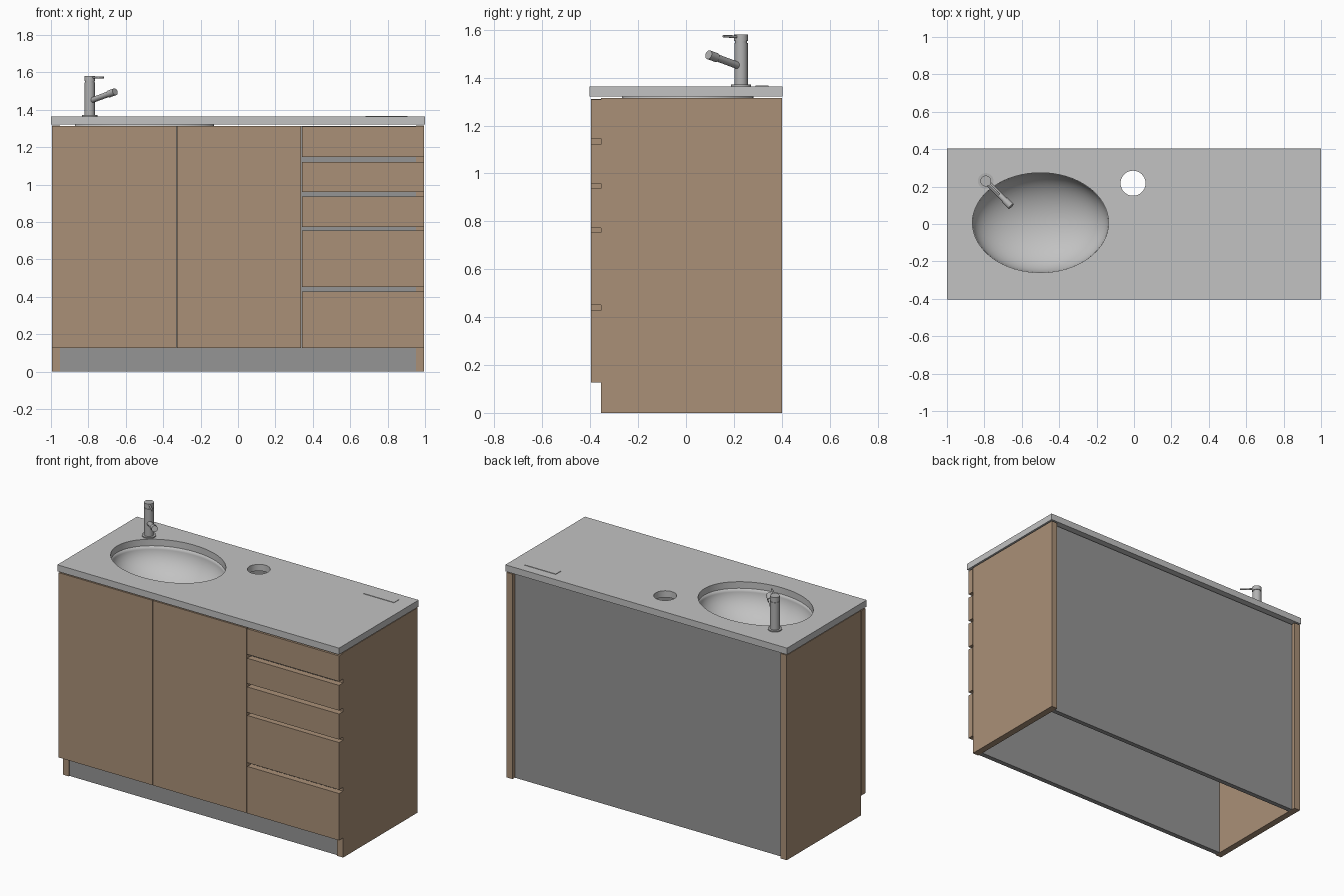
import bpy, bmesh, math
from mathutils import Vector

if "Cube" in bpy.data.objects:
    bpy.data.objects.remove(bpy.data.objects["Cube"])


def material(name, rgb):
    m = bpy.data.materials.new(name)
    m.diffuse_color = (*rgb, 1)
    m.use_nodes = True
    m.node_tree.nodes["Principled BSDF"].inputs["Base Color"].default_value = m.diffuse_color
    return m


WOOD = material("warm_wood", (0.40, 0.28, 0.185))
GREY = material("carcass_grey", (0.30, 0.30, 0.30))
STONE = material("counter_grey", (0.54, 0.54, 0.54))
METAL = material("tap_metal", (0.45, 0.45, 0.45))


def finish(name, bm, mat):
    me = bpy.data.meshes.new(name)
    bm.to_mesh(me)
    bm.free()
    ob = bpy.data.objects.new(name, me)
    bpy.context.collection.objects.link(ob)
    me.materials.append(mat)
    return ob


def smooth(ob):
    bpy.ops.object.select_all(action='DESELECT')
    ob.select_set(True)
    bpy.context.view_layer.objects.active = ob
    bpy.ops.object.shade_smooth_by_angle(angle=math.radians(35))


def box(name, x, y, z, mat):
    bm = bmesh.new()
    bmesh.ops.create_cube(bm, size=1)
    for v in bm.verts:
        v.co = [(r[0] + r[1]) / 2 + c * (r[1] - r[0]) for r, c in zip((x, y, z), v.co)]
    return finish(name, bm, mat)


def rod(name, a, b, r, mat, segs=24, r2=None):
    a, b = Vector(a), Vector(b)
    bm = bmesh.new()
    bmesh.ops.create_cone(bm, cap_ends=True, segments=segs, radius1=r,
                          radius2=r if r2 is None else r2, depth=(b - a).length)
    ob = finish(name, bm, mat)
    ob.location = (a + b) / 2
    ob.rotation_euler = (b - a).to_track_quat('Z', 'Y').to_euler()
    smooth(ob)
    return ob


# Cabinet sides
for side, x in (("left", (-0.995, -0.952)), ("right", (0.952, 0.995))):
    box(side + "_side_panel", x, (-0.355, 0.40), (0, 1.315), WOOD)

# Grey carcass, open at the bottom
box("front_carcass_panel", (-0.952, 0.952), (-0.347, -0.315), (0, 1.312), GREY)
box("back_carcass_panel", (-0.952, 0.952), (0.345, 0.376), (0, 1.312), GREY)

# Doors and drawer fronts
FRONT_Y = (-0.397, -0.356)
box("left_door", (-0.995, -0.33), FRONT_Y, (0.126, 1.312), WOOD)
box("right_door", (-0.325, 0.337), FRONT_Y, (0.126, 1.312), WOOD)
drawers = ((0.126, 0.427), (0.451, 0.754), (0.773, 0.937), (0.959, 1.121), (1.146, 1.31))
for i, z in enumerate(drawers):
    box(f"drawer_front_{i + 1}", (0.343, 0.995), FRONT_Y, z, WOOD)

# Countertop with basin and waste holes
TOP, UNDER = 1.364, 1.322
BASIN = (-0.5, 0.007)
RX, RY = 0.364, 0.267
counter = box("countertop", (-1, 1), (-0.404, 0.404), (UNDER, TOP), STONE)
for cx, cy, rx, ry, segs in ((*BASIN, RX, RY, 64), (-0.005, 0.218, 0.067, 0.067, 32)):
    cutter = rod("hole_cutter", (cx, cy, 1.25), (cx, cy, 1.45), 1, STONE, segs)
    cutter.scale = (rx, ry, 1)
    cutter.rotation_euler = (0, 0, 0)
    cutter.hide_render = True
    mod = counter.modifiers.new("hole", 'BOOLEAN')
    mod.operation = 'DIFFERENCE'
    mod.solver = 'EXACT'
    mod.object = cutter
    bpy.context.view_layer.update()
    bpy.context.view_layer.objects.active = counter
    bpy.ops.object.modifier_apply(modifier="hole")
    bpy.data.objects.remove(cutter)
smooth(counter)

# Oval basin: half ellipsoid hung under the counter, faces pointing up and inward
bm = bmesh.new()
N, RINGS, DEPTH = 64, 14, 0.2
rings = []
for j in range(RINGS):
    t = j / RINGS * math.pi / 2
    rings.append([bm.verts.new((BASIN[0] + RX * math.cos(t) * math.cos(2 * math.pi * i / N),
                                BASIN[1] + RY * math.cos(t) * math.sin(2 * math.pi * i / N),
                                UNDER - DEPTH * math.sin(t))) for i in range(N)])
bottom = bm.verts.new((*BASIN, UNDER - DEPTH))
for a, b in zip(rings, rings[1:]):
    for i in range(N):
        bm.faces.new((a[(i + 1) % N], a[i], b[i], b[(i + 1) % N])[::-1])
for i in range(N):
    bm.faces.new((rings[-1][i], rings[-1][(i + 1) % N], bottom))
basin = finish("basin", bm, STONE)
shell = basin.modifiers.new("shell", 'SOLIDIFY')
shell.thickness = 0.008
shell.offset = -1
smooth(basin)

# Thin plate on the counter
box("counter_plate", (0.683, 0.905), (0.29, 0.345), (TOP, TOP + 0.003), STONE)

# Tap: spout and lever point diagonally over the basin
TX, TY = -0.793, 0.23
S = math.sqrt(0.5)


def tap_point(r, z):
    return (TX + r * S, TY - r * S, z)


rod("tap_flange", tap_point(0, TOP), tap_point(0, 1.371), 0.042, METAL, 32)
rod("tap_column", tap_point(0, 1.37), tap_point(0, 1.546), 0.028, METAL, 32)
rod("tap_neck", tap_point(0, 1.545), tap_point(0, 1.554), 0.025, METAL, 32)
rod("tap_cap", tap_point(0, 1.553), tap_point(0, 1.58), 0.029, METAL, 32)
rod("tap_spout", tap_point(0, 1.446), tap_point(0.16, 1.488), 0.015, METAL)
rod("tap_spout_tip", tap_point(0.145, 1.484), tap_point(0.192, 1.496), 0.019, METAL)
rod("tap_lever", tap_point(0.01, 1.571), tap_point(0.105, 1.573), 0.006, METAL, 16, 0.005)
